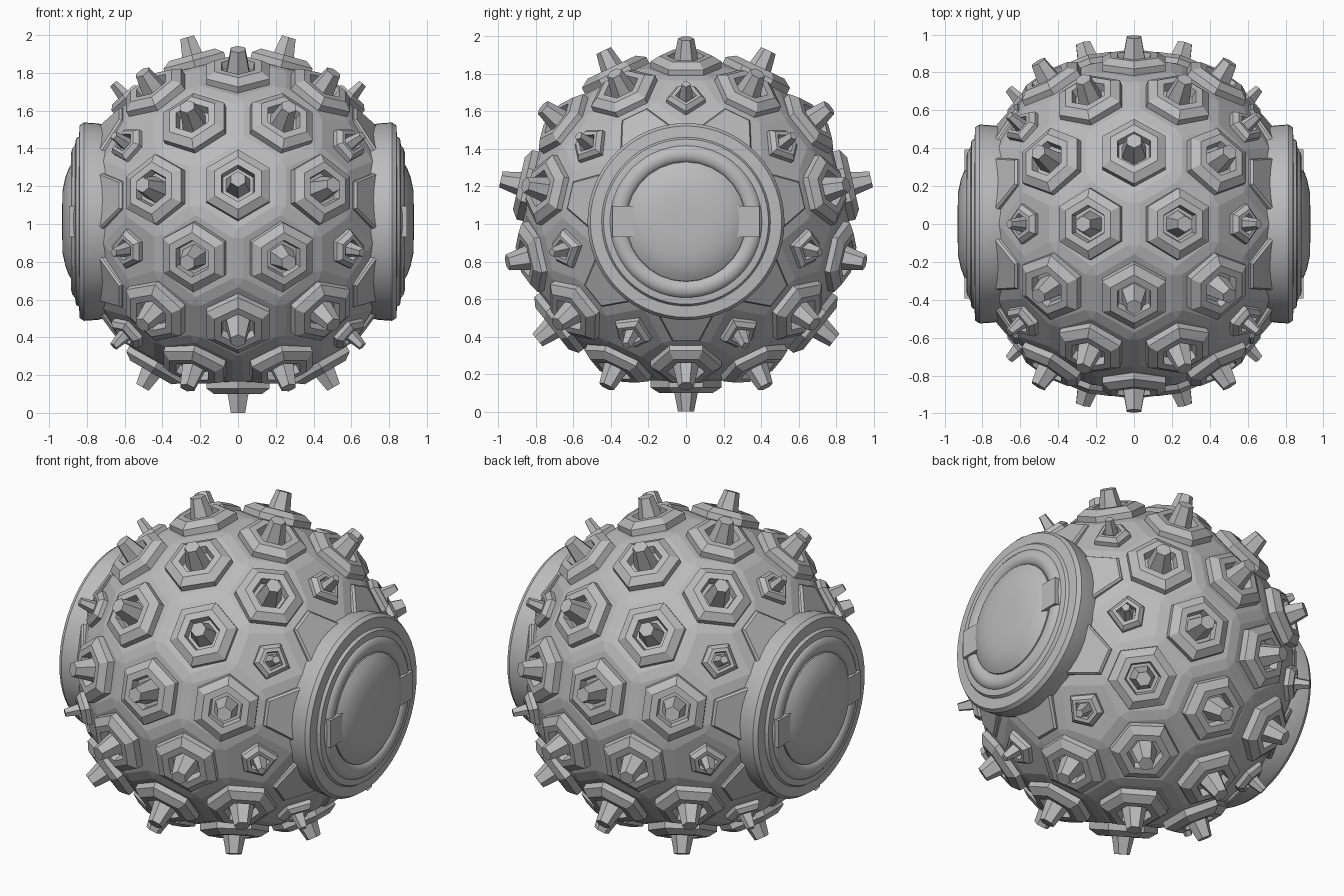
import bpy, bmesh, math
from mathutils import Vector, Matrix

if "Cube" in bpy.data.objects:
    bpy.data.objects.remove(bpy.data.objects["Cube"])

C = Vector((0, 0, 1.0125))      # centre of the ball
TIP = 1.0125                    # reach of the large spikes
R = 0.887                       # radius of the cell corners
STEP = 2 * math.pi / 7          # sevenfold symmetry about the x axis

grey = bpy.data.materials.new("stone_grey")
grey.diffuse_color = (0.5, 0.5, 0.5, 1)
grey.use_nodes = True
grey.node_tree.nodes["Principled BSDF"].inputs["Base Color"].default_value = grey.diffuse_color


def finish(name, bm, angle=None):
    bmesh.ops.recalc_face_normals(bm, faces=bm.faces)
    me = bpy.data.meshes.new(name)
    bm.to_mesh(me)
    bm.free()
    me.materials.append(grey)
    ob = bpy.data.objects.new(name, me)
    bpy.context.collection.objects.link(ob)
    if angle:
        bpy.ops.object.select_all(action='DESELECT')
        ob.select_set(True)
        bpy.context.view_layer.objects.active = ob
        bpy.ops.object.shade_smooth_by_angle(angle=math.radians(angle))
    return ob


def loft(bm, rings, cap_start=True, cap_end=True):
    """Skin a list of equal-length point rings."""
    vs = [[bm.verts.new(p) for p in ring] for ring in rings]
    n = len(vs[0])
    for a, b in zip(vs, vs[1:]):
        for i in range(n):
            j = (i + 1) % n
            bm.faces.new((a[i], a[j], b[j], b[i]))
    if cap_start:
        bm.faces.new(vs[0])
    if cap_end:
        bm.faces.new(vs[-1])


# Cell centres: rows by latitude, alternating by half a step round the ball
def direction(lat, turn):
    rho = math.cos(lat)
    return Vector((math.sin(lat), rho * math.sin(turn), rho * math.cos(turn)))


centres = [(Vector((1, 0, 0)), "pole"), (Vector((-1, 0, 0)), "pole")]
for k in range(7):
    a, b = math.pi + k * STEP, k * STEP
    centres.append((direction(0, a), "hex"))
    for s in (1, -1):
        for lat, turn, kind in ((15.4, b, "hex"), (30, a, "hex"),
                                (42, b, "pent"), (53.5, a, "plate")):
            centres.append((direction(s * math.radians(lat), turn), kind))

# Dual of the hull of the centres gives the hexagon and pentagon cells
hull = bmesh.new()
hv = [hull.verts.new(d) for d, _ in centres]
bmesh.ops.convex_hull(hull, input=hv)
hull.normal_update()
cells = []
corner = {}
for f in hull.faces:
    n = f.normal.copy()
    if n.dot(f.calc_center_median()) < 0:
        n.negate()
    corner[f] = n * R
for v, (d, kind) in zip(hv, centres):
    u = d.orthogonal().normalized()
    w = d.cross(u)
    fs = sorted(v.link_faces,
                key=lambda f: math.atan2(corner[f].dot(w), corner[f].dot(u)))
    cells.append((d, kind, fs))

# Ball shell with chamfered cell borders
bm = bmesh.new()
bv = {f: bm.verts.new(C + p) for f, p in corner.items()}
for d, kind, fs in cells:
    bm.faces.new([bv[f] for f in fs])
bmesh.ops.recalc_face_normals(bm, faces=bm.faces)
bmesh.ops.bevel(bm, geom=list(bm.edges), offset=0.03, segments=1,
                affect='EDGES', profile=0.5)
finish("ball_shell", bm)

# Studs: stepped platform, shallow recess and tapered spike on each cell
mounts, spikes, plates = bmesh.new(), bmesh.new(), bmesh.new()
for d, kind, fs in cells:
    if kind == "pole":
        continue
    pts = [corner[f] for f in fs]
    h = sum(p.dot(d) for p in pts) / len(pts)
    flat = [p - d * p.dot(d) for p in pts]
    unit = [q.normalized() for q in flat]

    def ring(r, height):
        return [C + d * height + q * r for q in unit]

    if kind == "plate":
        loft(plates, [[C + d * (h + dh) + q * s for q in flat]
                      for dh, s in ((-0.04, 0.8), (0.02, 0.8), (0.032, 0.74))])
    elif kind == "hex":
        loft(mounts, [ring(0.19, h - 0.04), ring(0.19, h + 0.035),
                      ring(0.142, h + 0.066), ring(0.1, h + 0.066),
                      ring(0.09, h + 0.02)])
        loft(spikes, [ring(0.073, h + 0.01), ring(0.043, TIP)])
    else:
        loft(mounts, [ring(0.105, h - 0.04), ring(0.105, h + 0.025),
                      ring(0.08, h + 0.048), ring(0.057, h + 0.048),
                      ring(0.052, h + 0.015)])
        loft(spikes, [ring(0.042, h + 0.01), ring(0.024, 0.985)])
hull.free()
finish("stud_mounts", mounts)
finish("spikes", spikes)
finish("collar_plates", plates)


# Side hatches: turned rim, rounded ring and shallow dome, mirrored
def lathe(name, profile, side, segments, angle):
    bm = bmesh.new()
    rings = []
    for x, r in profile:
        rings.append([C + Vector((side * x, r * math.sin(i * 2 * math.pi / segments),
                                  r * math.cos(i * 2 * math.pi / segments)))
                      for i in range(segments)])
    loft(bm, rings)
    finish(name, bm, angle)


RIM = [(0.66, 0.50), (0.74, 0.52), (0.815, 0.525), (0.838, 0.51), (0.842, 0.45),
       (0.858, 0.44), (0.862, 0.41)]
RING = [(0.84, 0.412), (0.862, 0.405), (0.878, 0.385), (0.884, 0.36),
        (0.878, 0.335), (0.862, 0.315), (0.84, 0.31)]
DOME = [(0.84, 0.325), (0.872, 0.318), (0.895, 0.285), (0.914, 0.235),
        (0.928, 0.17), (0.931, 0.08)]
for side, tag in ((1, "right"), (-1, "left")):
    lathe("hatch_rim_" + tag, RIM, side, 56, 30)
    lathe("hatch_ring_" + tag, RING, side, 56, 40)
    lathe("hatch_dome_" + tag, DOME, side, 28, 30)
    # Clamp blocks either side of the dome
    bm = bmesh.new()
    for y in (-0.33, 0.33):
        bmesh.ops.create_cube(bm, size=1, matrix=Matrix.Translation(
            C + Vector((side * 0.865, y, 0))) @ Matrix.Diagonal((0.06, 0.125, 0.165, 1)))
    finish("hatch_clamps_" + tag, bm)
